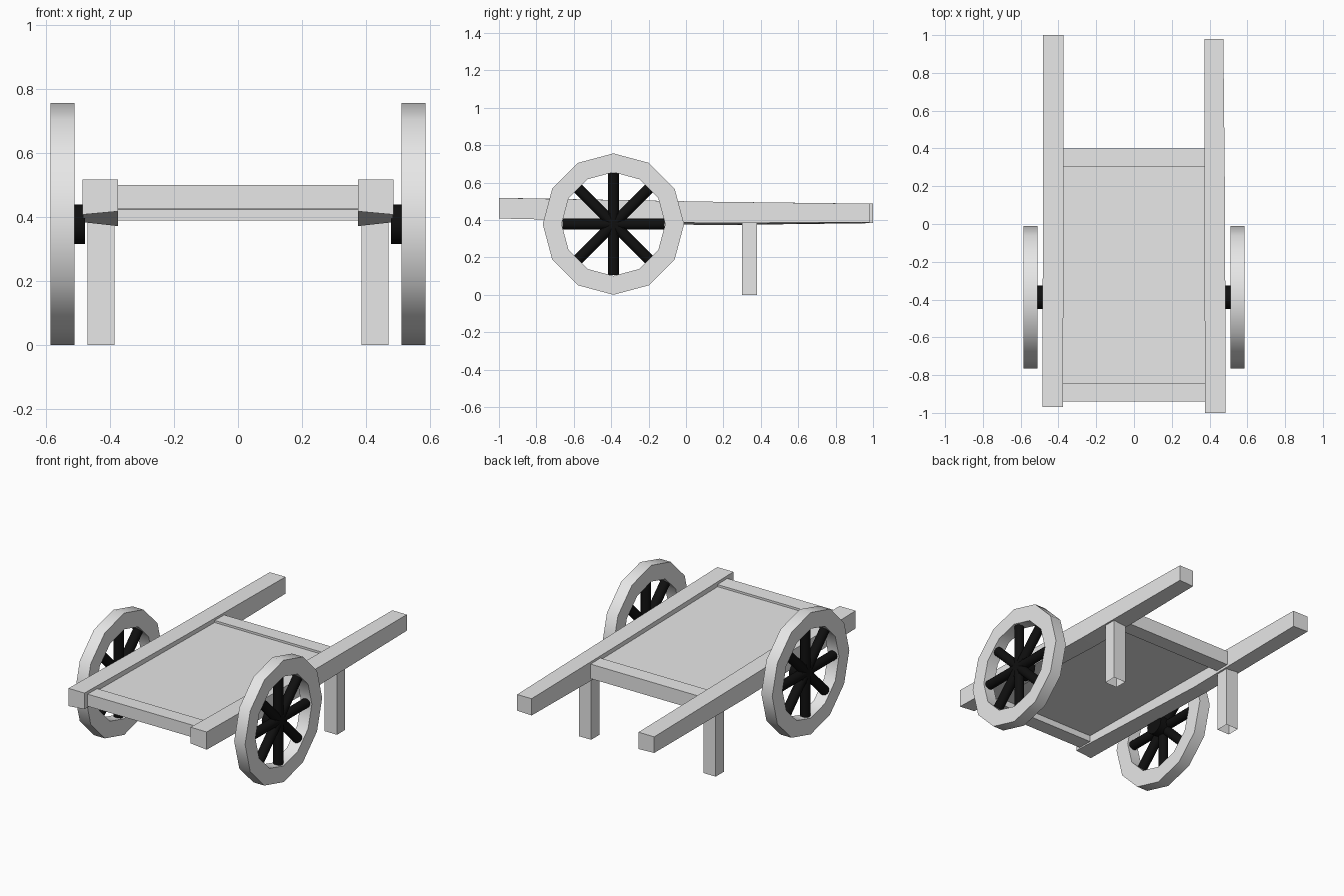
import bpy, bmesh
from math import pi, radians, sin, cos
from mathutils import Matrix, Vector

cube = bpy.data.objects.get("Cube")
if cube:
    bpy.data.objects.remove(cube, do_unlink=True)


def make_material(name, value):
    mat = bpy.data.materials.new(name)
    mat.use_nodes = True
    color = (value, value, value, 1)
    mat.diffuse_color = color
    mat.node_tree.nodes["Principled BSDF"].inputs["Base Color"].default_value = color
    return mat


grey = make_material("pale grey", 0.8)
black = make_material("black", 0.005)


def finish(name, bm, mat, smooth=False):
    bmesh.ops.recalc_face_normals(bm, faces=bm.faces)
    mesh = bpy.data.meshes.new(name)
    bm.to_mesh(mesh)
    bm.free()
    mesh.materials.append(mat)
    obj = bpy.data.objects.new(name, mesh)
    bpy.context.collection.objects.link(obj)
    if smooth:
        bpy.ops.object.select_all(action='DESELECT')
        obj.select_set(True)
        bpy.context.view_layer.objects.active = obj
        bpy.ops.object.shade_smooth_by_angle(angle=radians(40))
    return obj


def loft(name, rings, mat, cap_start=True):
    """Skin a beam through rings of four corners."""
    bm = bmesh.new()
    loops = [[bm.verts.new(p) for p in ring] for ring in rings]
    for a, b in zip(loops, loops[1:]):
        for i in range(4):
            j = (i + 1) % 4
            bm.faces.new((a[i], a[j], b[j], b[i]))
    if cap_start:
        bm.faces.new(loops[0])
    bm.faces.new(loops[-1])
    return finish(name, bm, mat)


def section(y, inner, outer, low_in, low_out, top):
    return [(inner, y, low_in), (outer, y, low_out), (outer, y, top), (inner, y, top)]


def plank(name, y0, y1, bottom0, top0, bottom1, top1):
    """Board spanning the gap between the rails, sloping along y."""
    loft(name, [section(y0, -0.385, 0.38, bottom0, bottom0, top0),
                section(y1, -0.385, 0.38, bottom1, bottom1, top1)], grey)


# Long rails with slightly uneven hand-hewn ends
for side, s, front, back, tip in (("left", 1, -1.0, 0.98, 0.473),
                                  ("right", -1, -0.97, 1.0, 0.482)):
    loft(side + "_rail", [
        section(front, s * 0.375, s * 0.485, 0.418, 0.408, 0.518),
        section(0.1, s * 0.374, s * 0.482, 0.372, 0.384, 0.498),
        section(back, s * 0.374, s * tip, 0.383, 0.387, 0.487)], grey)

# Bed: cross bars and the recessed panel between them
plank("front_cross_bar", -0.94, -0.845, 0.425, 0.50, 0.423, 0.498)
plank("back_cross_bar", 0.305, 0.40, 0.39, 0.482, 0.39, 0.48)
plank("bed_panel", -0.85, 0.31, 0.462, 0.485, 0.446, 0.469)

# Hollow legs, open at the foot
for side, s in (("left", 1), ("right", -1)):
    rings = [[(s * x, y, z) for x, y in ((0.385, 0.30), (0.47, 0.30),
                                         (0.47, 0.38), (0.385, 0.38))]
             for z in (0.0, 0.395)]
    loft(side + "_leg", rings, grey, cap_start=False)

# Wheels
AXLE_Y, AXLE_Z = -0.388, 0.378
RIM_OUT, RIM_IN, SIDES = 0.378, 0.277, 12
X_IN, X_OUT = 0.51, 0.585


def make_rim(name, s):
    bm = bmesh.new()
    profile = ((X_IN, RIM_IN), (X_OUT, RIM_IN), (X_OUT, RIM_OUT), (X_IN, RIM_OUT))
    rings = []
    for k in range(SIDES):
        a = 2 * pi * k / SIDES
        rings.append([bm.verts.new((s * x, AXLE_Y + r * cos(a), AXLE_Z + r * sin(a)))
                      for x, r in profile])
    for k in range(SIDES):
        a, b = rings[k], rings[(k + 1) % SIDES]
        for i in range(4):
            j = (i + 1) % 4
            bm.faces.new((a[i], a[j], b[j], b[i]))
    finish(name, bm, grey, smooth=True)


def make_spokes(name, s):
    bm = bmesh.new()
    center = Matrix.Translation((s * 0.5475, AXLE_Y, AXLE_Z))
    for k in range(4):
        bmesh.ops.create_cone(bm, cap_ends=True, segments=12, radius1=0.029,
                              radius2=0.029, depth=0.545,
                              matrix=center @ Matrix.Rotation(k * pi / 4, 4, 'X'))
    # Hub stub reaching to the rail
    bmesh.ops.create_cone(bm, cap_ends=True, segments=16, radius1=0.062,
                          radius2=0.062, depth=0.09,
                          matrix=Matrix.Translation((s * 0.523, AXLE_Y, AXLE_Z))
                          @ Matrix.Rotation(pi / 2, 4, 'Y'))
    finish(name, bm, black, smooth=True)


for side, s in (("left", 1), ("right", -1)):
    make_rim(side + "_wheel_rim", s)
    make_spokes(side + "_wheel_spokes", s)
